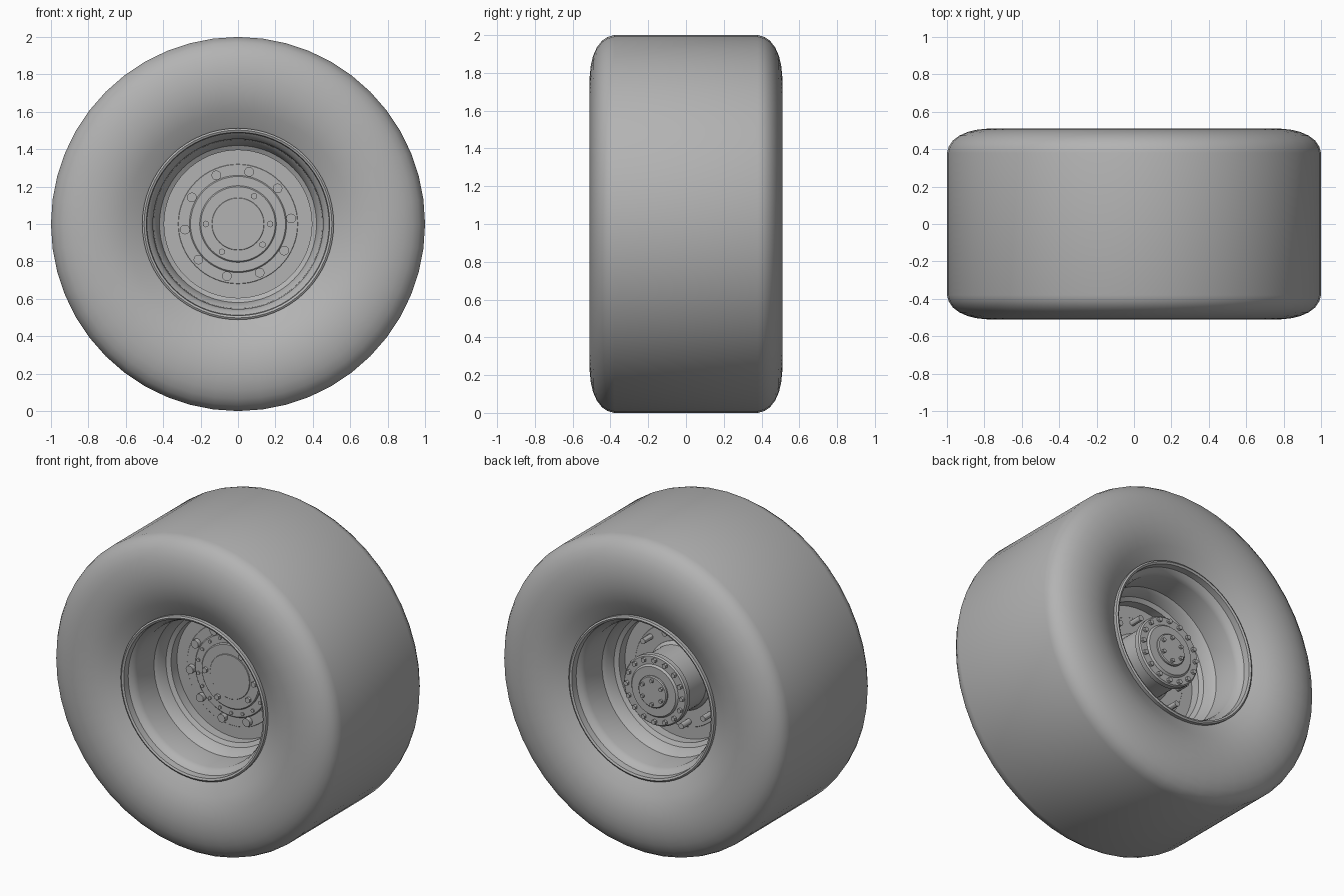
import bpy, bmesh, math
from mathutils import Matrix, Vector

cube = bpy.data.objects.get("Cube")
if cube:
    bpy.data.objects.remove(cube)

# One plain grey for the whole wheel
grey = bpy.data.materials.new("plain_grey")
grey.use_nodes = True
colour = (0.45, 0.45, 0.45, 1)
grey.diffuse_color = colour
grey.node_tree.nodes["Principled BSDF"].inputs["Base Color"].default_value = colour


def finish(bm, name, angle=30):
    bmesh.ops.recalc_face_normals(bm, faces=bm.faces[:])
    mesh = bpy.data.meshes.new(name)
    bm.to_mesh(mesh)
    bm.free()
    mesh.materials.append(grey)
    obj = bpy.data.objects.new(name, mesh)
    bpy.context.collection.objects.link(obj)
    obj.location.z = 1
    bpy.ops.object.select_all(action="DESELECT")
    obj.select_set(True)
    bpy.context.view_layer.objects.active = obj
    bpy.ops.object.shade_smooth_by_angle(angle=math.radians(angle))
    return obj


def lathe(name, profile, steps=64, closed=True, angle=30):
    """Spin (radius, y) points around the axle."""
    bm = bmesh.new()
    verts = [bm.verts.new((r, y, 0)) for r, y in profile]
    pairs = list(zip(verts, verts[1:]))
    if closed:
        pairs.append((verts[-1], verts[0]))
    edges = [bm.edges.new(p) for p in pairs]
    bmesh.ops.spin(bm, geom=verts + edges, cent=(0, 0, 0), axis=(0, 1, 0),
                   angle=math.tau, steps=steps, use_merge=True)
    bmesh.ops.remove_doubles(bm, verts=bm.verts[:], dist=0.0001)
    return finish(bm, name, angle)


def disc(name, radius, y0, y1, steps=64, bevel=0.006):
    """Solid disc along the axle with a small chamfer on both ends."""
    lathe(name, [(0, y0), (radius - bevel, y0), (radius, y0 + bevel),
                 (radius, y1 - bevel), (radius - bevel, y1), (0, y1)], steps, False)


def bolts(name, angles, ring, radius, y0, y1, sides=6):
    """Ring of bolts, all in one object."""
    bm = bmesh.new()
    for a in angles:
        t = math.radians(a)
        place = (Matrix.Translation(Vector((ring * math.cos(t), (y0 + y1) / 2, ring * math.sin(t))))
                 @ Matrix.Rotation(math.pi / 2, 4, "X"))
        bmesh.ops.create_cone(bm, cap_ends=True, segments=sides, radius1=radius,
                              radius2=radius, depth=y1 - y0, matrix=place)
    finish(bm, name)


def around(count, start=0):
    return [start + i * 360 / count for i in range(count)]


def mirrored(half):
    """Complete a half profile by reflecting it across y = 0."""
    return half + [(r, -y) for r, y in reversed(half)]


# Tyre with flat tread, round shoulders and sidewalls dished towards the rim
lathe("tyre", mirrored([
    (0.50, 0.42), (0.525, 0.435), (0.56, 0.452), (0.60, 0.472), (0.65, 0.491),
    (0.71, 0.505), (0.78, 0.51), (0.84, 0.504), (0.89, 0.492), (0.935, 0.472),
    (0.97, 0.445), (0.99, 0.415), (1.0, 0.38)]), 48, angle=40)

# Rim barrel with stepped bead seats and a narrow well
lathe("rim_barrel", mirrored([
    (0.51, 0.41), (0.512, 0.45), (0.502, 0.456), (0.49, 0.45), (0.487, 0.41),
    (0.465, 0.39), (0.455, 0.36), (0.452, 0.20), (0.435, 0.18), (0.42, 0.125),
    (0.395, 0.11)]))

# Mounting plate and its raised front rings
disc("rim_plate", 0.41, -0.05, 0.05)
disc("bolt_ring", 0.32, -0.056, 0.055, bevel=0.002)
disc("hub_front_flange", 0.26, -0.066, 0)
disc("hub_front_cover", 0.205, -0.078, 0)
disc("hub_front_cap", 0.14, -0.083, 0, bevel=0.002)

# Wheel studs through the plate, then smaller front fasteners
bolts("wheel_studs", around(10, 6), 0.285, 0.018, 0, 0.135, 12)
bolts("wheel_nuts", around(10, 6), 0.285, 0.026, -0.085, 0, 12)
bolts("flange_bolts", around(18, 10), 0.235, 0.011, -0.073, 0, 8)
bolts("cover_bolts", [0, 60, 180, 240, 320], 0.172, 0.018, -0.095, 0)

# Hub drum reaching out at the back
lathe("hub_drum", [(0, 0), (0.215, 0), (0.215, 0.06), (0.198, 0.08), (0.198, 0.27),
                   (0.222, 0.275), (0.222, 0.305), (0.214, 0.313), (0.165, 0.313),
                   (0.155, 0.325), (0, 0.325)], closed=False)
disc("hub_end_cap", 0.10, 0.3, 0.34)
bolts("drum_bolts", around(16), 0.195, 0.015, 0.3, 0.33)
bolts("cap_bolts", around(6, 30), 0.075, 0.012, 0.33, 0.355)
